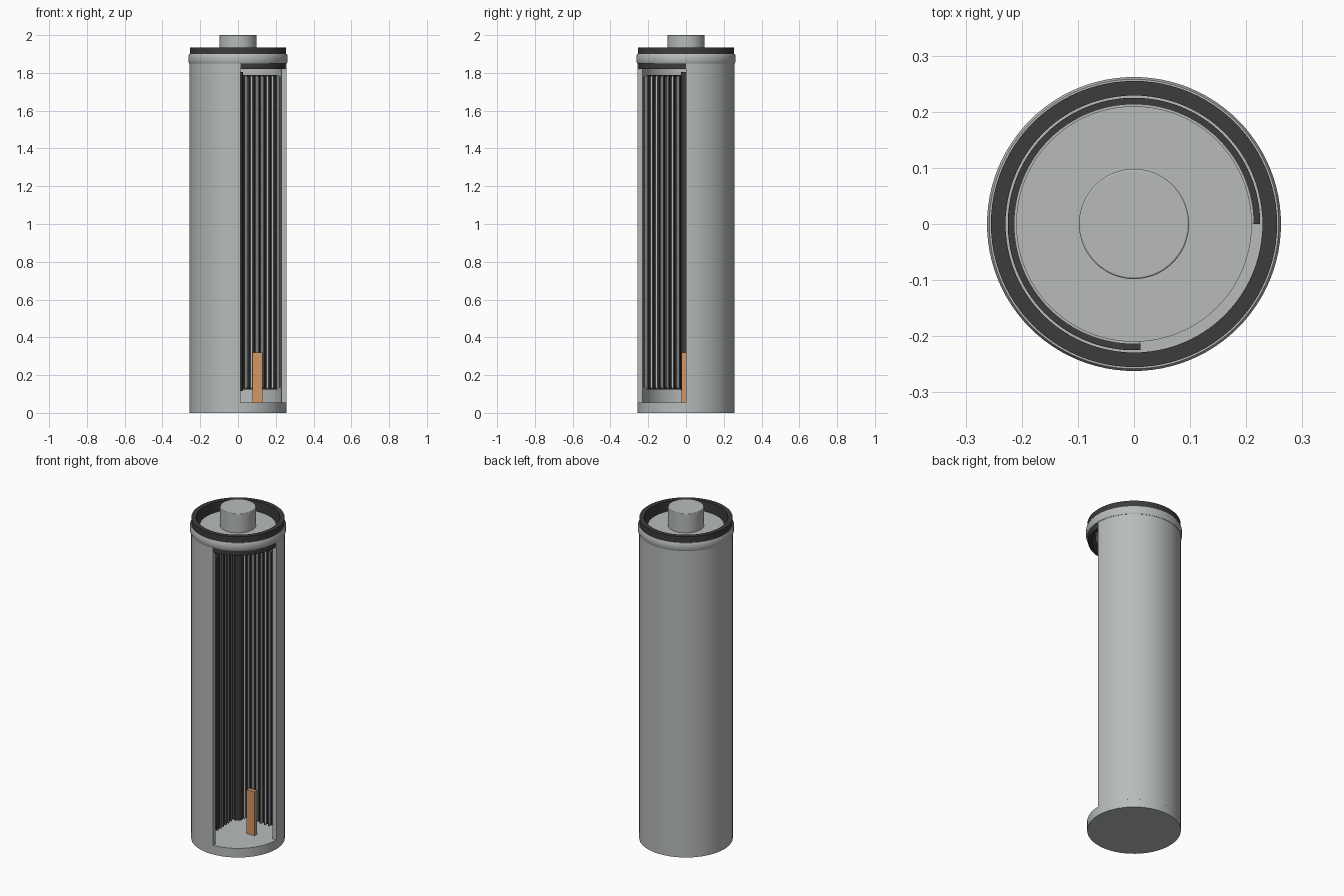
import bpy, bmesh, math

cube = bpy.data.objects.get("Cube")
if cube:
    bpy.data.objects.remove(cube, do_unlink=True)


def material(name, rgb):
    m = bpy.data.materials.new(name)
    m.use_nodes = True
    m.diffuse_color = (*rgb, 1)
    m.node_tree.nodes["Principled BSDF"].inputs["Base Color"].default_value = (*rgb, 1)
    return m


STEEL = material("steel_grey", (0.48, 0.5, 0.5))
DARK = material("dark_rubber", (0.045, 0.045, 0.045))
COPPER = material("copper", (0.66, 0.31, 0.13))

# The open quarter lies between the front and the model's left side
OPEN = (0, math.radians(273))
FULL = (0, math.tau)


def finish(name, bm, mat):
    bmesh.ops.recalc_face_normals(bm, faces=bm.faces)
    mesh = bpy.data.meshes.new(name)
    bm.to_mesh(mesh)
    bm.free()
    mesh.materials.append(mat)
    ob = bpy.data.objects.new(name, mesh)
    bpy.context.collection.objects.link(ob)
    bpy.ops.object.select_all(action="DESELECT")
    ob.select_set(True)
    bpy.context.view_layer.objects.active = ob
    bpy.ops.object.shade_smooth_by_angle(angle=math.radians(30))
    return ob


def sweep(name, profile, mat, span=FULL, steps=96):
    """Turn a closed (radius, height) profile about z, capping open ends."""
    bm = bmesh.new()
    whole = span == FULL
    start, end = span
    rings = []
    for i in range(steps if whole else steps + 1):
        a = start + (end - start) * i / steps
        rings.append([bm.verts.new((r * math.cos(a), r * math.sin(a), z)) for r, z in profile])
    count = len(profile)
    for i in range(steps):
        p, q = rings[i], rings[(i + 1) % len(rings)]
        for j in range(count):
            k = (j + 1) % count
            bm.faces.new((p[j], q[j], q[k], p[k]))
    if not whole:
        bm.faces.new(rings[0])
        bm.faces.new(rings[-1])
    return finish(name, bm, mat)


def tube(name, r0, r1, z0, z1, mat, span=FULL):
    return sweep(name, [(r0, z0), (r1, z0), (r1, z1), (r0, z1)], mat, span)


def disc(name, r, z0, z1, mat, bevel=0):
    bm = bmesh.new()
    bmesh.ops.create_cone(bm, cap_ends=True, segments=96, radius1=r, radius2=r, depth=z1 - z0)
    bmesh.ops.translate(bm, verts=bm.verts, vec=(0, 0, (z0 + z1) / 2))
    ob = finish(name, bm, mat)
    if bevel:
        mod = ob.modifiers.new("soft_edge", "BEVEL")
        mod.width = bevel
        mod.segments = 2
    return ob


# Outer can with its floor and top bead
disc("can_base", 0.256, 0, 0.055, STEEL)
tube("can_wall", 0.231, 0.256, 0.05, 1.86, STEEL, OPEN)
sweep("can_bead", [(0.24, 1.85), (0.258, 1.85), (0.262, 1.857), (0.262, 1.892),
                   (0.258, 1.899), (0.24, 1.899)], STEEL)

# Insulating gasket, reaching down inside the bead
sweep("gasket", [(0.229, 1.82), (0.251, 1.82), (0.251, 1.89), (0.255, 1.89),
                 (0.255, 1.935), (0.229, 1.935)], DARK)

# Top cap and terminal
disc("cap_plate", 0.21, 1.845, 1.885, STEEL)
disc("terminal", 0.098, 1.88, 2.0, STEEL, 0.003)

# Wound core: a centre pin wrapped in separators and electrode sheets
disc("centre_pin", 0.027, 0.115, 1.805, DARK)
PITCH = 0.028
for turn in range(7):
    r = 0.032 + turn * PITCH
    tube(f"separator_{turn + 1}", r, r + 0.009, 0.125, 1.79, DARK, OPEN)
    tube(f"electrode_sheet_{turn + 1}", r + 0.009, r + 0.014, 0.13, 1.785, STEEL, OPEN)
    tube(f"coating_{turn + 1}", r + 0.014, r + 0.025, 0.135, 1.78, DARK, OPEN)

# Contact tab standing on the floor
bm = bmesh.new()
bmesh.ops.create_cube(bm, size=1)
bmesh.ops.scale(bm, verts=bm.verts, vec=(0.053, 0.025, 0.265))
bmesh.ops.translate(bm, verts=bm.verts, vec=(0.102, -0.0125, 0.1875))
finish("contact_tab", bm, COPPER)
